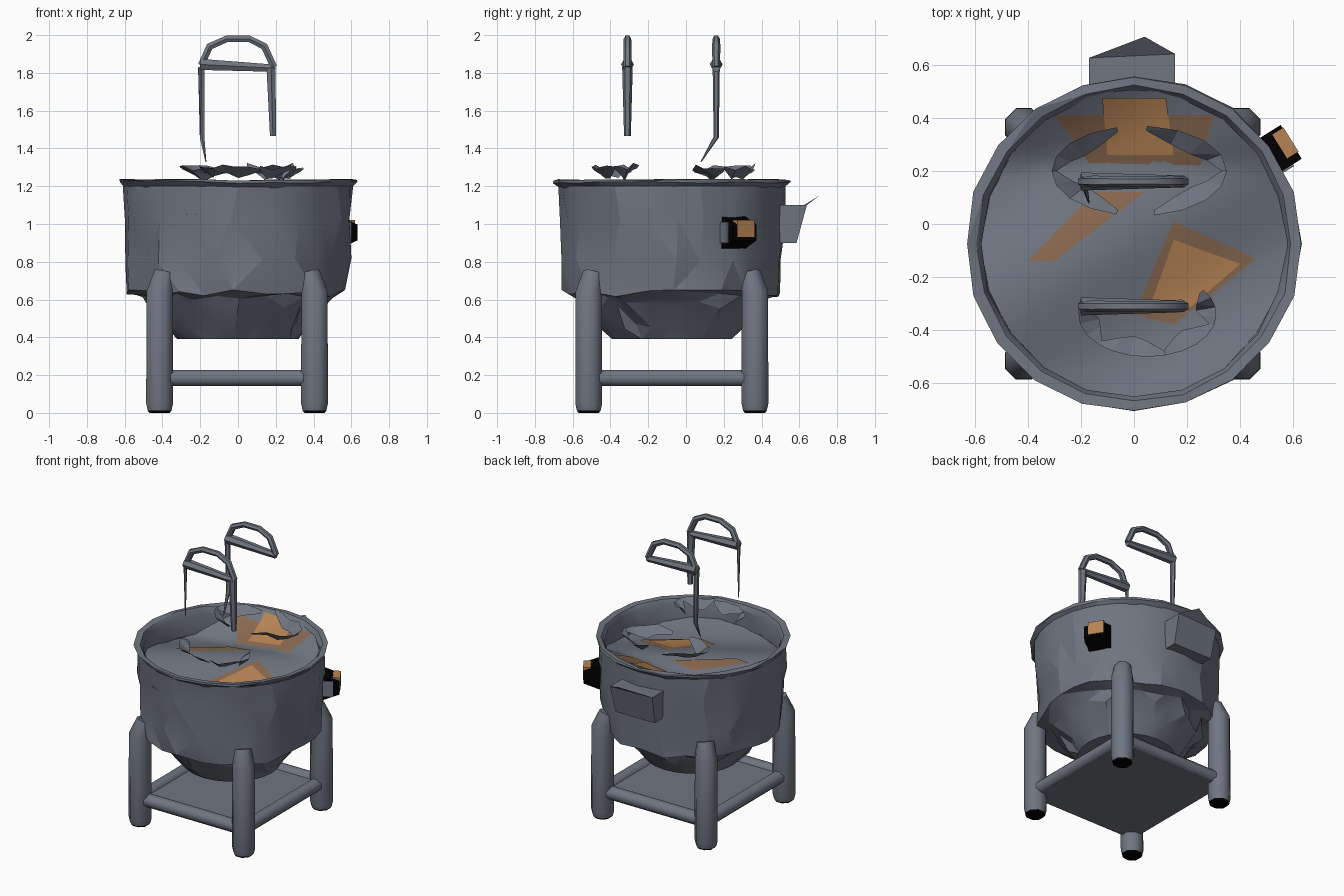
import bpy, bmesh, math, random
from mathutils import Vector, Matrix

random.seed(4)
cube = bpy.data.objects.get("Cube")
if cube:
    bpy.data.objects.remove(cube)


def material(name, r, g, b):
    m = bpy.data.materials.new(name)
    m.use_nodes = True
    m.diffuse_color = (r, g, b, 1)
    m.node_tree.nodes["Principled BSDF"].inputs["Base Color"].default_value = (r, g, b, 1)
    return m


STEEL = material("blue grey steel", 0.16, 0.18, 0.22)
ORANGE = material("copper orange", 0.47, 0.23, 0.09)
BROWN = material("dull brown", 0.25, 0.14, 0.08)
BLACK = material("black", 0, 0, 0)

CY = -0.075          # tank centre in y


def finish(name, bm, mat, smooth=35):
    me = bpy.data.meshes.new(name)
    bm.normal_update()
    bm.to_mesh(me)
    bm.free()
    ob = bpy.data.objects.new(name, me)
    bpy.context.collection.objects.link(ob)
    me.materials.append(mat)
    if smooth:
        bpy.ops.object.select_all(action='DESELECT')
        ob.select_set(True)
        bpy.context.view_layer.objects.active = ob
        bpy.ops.object.shade_smooth_by_angle(angle=math.radians(smooth))


def lathe(name, profile, sides, shape, smooth=35):
    """Rings of an (r, z) profile; shape(r, angle, z) gives each point."""
    bm = bmesh.new()
    rings = [[bm.verts.new(shape(r, 2 * math.pi * i / sides, z)) for i in range(sides)]
             for r, z in profile]
    for a, b in zip(rings, rings[1:]):
        for i in range(sides):
            j = (i + 1) % sides
            bm.faces.new((a[i], a[j], b[j], b[i]))
    bmesh.ops.remove_doubles(bm, verts=bm.verts, dist=0.0005)
    bmesh.ops.triangulate(bm, faces=bm.faces)
    finish(name, bm, STEEL, smooth)


def tube(name, points, radii, sides=6, mat=STEEL, smooth=50):
    """Straight-sided bar through points with a radius at each."""
    bm = bmesh.new()
    rings = []
    pts = [Vector(p) for p in points]
    for k, p in enumerate(pts):
        t = (pts[min(k + 1, len(pts) - 1)] - pts[max(k - 1, 0)]).normalized()
        u = t.cross(Vector((0, 1, 0) if abs(t.y) < 0.9 else (0, 0, 1))).normalized()
        w = t.cross(u)
        rings.append([bm.verts.new(p + radii[k] * (u * math.cos(a) + w * math.sin(a)))
                      for a in (2 * math.pi * (i + 0.5) / sides for i in range(sides))])
    for a, b in zip(rings, rings[1:]):
        for i in range(sides):
            j = (i + 1) % sides
            bm.faces.new((a[i], a[j], b[j], b[i]))
    bm.faces.new(rings[0][::-1])
    bm.faces.new(rings[-1])
    bmesh.ops.recalc_face_normals(bm, faces=bm.faces)
    finish(name, bm, mat, smooth)


def box(name, mat, size, centre, place=Matrix(), taper=1):
    """Box whose +x end is narrowed in z by taper."""
    bm = bmesh.new()
    bmesh.ops.create_cube(bm, size=1)
    for v in bm.verts:
        if v.co.x > 0:
            v.co.z *= taper
    bm.transform(place @ Matrix.Translation(centre) @ Matrix.Diagonal((*size, 1)))
    finish(name, bm, mat, smooth=0)


# Dented tank with an overhanging lower edge and a tapered bowl below
def dented(r, a, z):
    if 0.4 < z < 1.19 and r > 0.35:
        r += random.uniform(-0.028, 0.012)
        a += random.uniform(-0.07, 0.07)
        z += random.uniform(-0.02, 0.02)
    return (r * math.cos(a), CY + 0.985 * r * math.sin(a), z)


lathe("tank", [(0, 0.39), (0.32, 0.39), (0.385, 0.46), (0.47, 0.57), (0.51, 0.62), (0.59, 0.635),
               (0.597, 0.8), (0.607, 1.02), (0.61, 1.2)], 24, dented, smooth=18)


def uneven(r, a, z):
    r += random.uniform(-0.006, 0.004)
    return (r * math.cos(a), CY + r * math.sin(a), z + random.uniform(-0.006, 0.006))


lathe("tank_rim", [(0.6, 1.195), (0.63, 1.22), (0.632, 1.233), (0.595, 1.232),
                   (0.575, 1.2), (0.575, 1.06)], 20, uneven, smooth=25)


# Folded surface inside the tank, rising towards the back
def fold(x, y):
    d = 0.85 * y - 0.5 * x
    return 1.085 + 0.035 * math.cos(8 * d) + 0.6 * max(0, y - 0.22)


def inside(r, a, z):
    x, y = r * math.cos(a), CY + r * math.sin(a)
    return (x, y, fold(x, y))


lathe("tank_inside", [(0.58 * i / 10, 0) for i in range(11)], 40, inside)


# Coloured patches lying on the inside surface
def patch(name, mat, lift, a, b, c, d):
    a, b, c, d = (Vector(p) for p in (a, b, c, d))
    bm = bmesh.new()
    bmesh.ops.create_grid(bm, x_segments=10, y_segments=10, size=0.5)
    for v in bm.verts:
        s, t = v.co.x + 0.5, v.co.y + 0.5
        p = a.lerp(b, s).lerp(d.lerp(c, s), t)
        v.co = (p.x, p.y, fold(p.x, p.y) + lift)
    finish(name, bm, mat)


patch("back_patch_edge", BROWN, 0.005, (-0.17, 0.23), (0.25, 0.22), (0.3, 0.41), (-0.3, 0.41))
patch("back_patch", ORANGE, 0.009, (-0.1, 0.26), (0.15, 0.26), (0.12, 0.475), (-0.12, 0.475))
patch("middle_patch", BROWN, 0.005, (-0.4, -0.14), (-0.3, -0.14), (0.04, 0.12), (-0.15, 0.12))
patch("front_patch_edge", BROWN, 0.005, (0, -0.34), (0.15, -0.38), (0.46, -0.13), (0.15, 0.01))
patch("front_patch", ORANGE, 0.009, (0.06, -0.31), (0.18, -0.34), (0.4, -0.15), (0.15, -0.06))

# Four legs with black foot soles, leaning into the tank at the top
for sx, side in ((-1, "right"), (1, "left")):
    for y, end in ((-0.515, "front"), (0.365, "back")):
        x = 0.41 * sx - 0.005
        inward = Vector((-sx, 1 if y < 0 else -1, 0)) * 0.025
        top = Vector((x, y, 0.74)) + inward
        tube(end + "_" + side + "_leg", [(x, y, 0.012), (x, y, 0.05), (x, y, 0.64), top],
             [0.068, 0.077, 0.075, 0.058], 8)
        tube(end + "_" + side + "_foot", [(x, y, 0), (x, y, 0.012)], [0.058, 0.068], 8, BLACK, 0)

# Shelf plate and its four rails
box("shelf", STEEL, (0.84, 0.9, 0.06), (-0.005, CY, 0.172))
for s, y_name, x_name in ((-1, "front", "right"), (1, "back", "left")):
    y, x = CY + 0.44 * s, 0.41 * s - 0.005
    tube(y_name + "_shelf_rail", [(-0.41, y, 0.185), (0.4, y, 0.185)], [0.046] * 2, 8)
    tube(x_name + "_shelf_rail", [(x, CY - 0.44, 0.185), (x, CY + 0.44, 0.185)], [0.046] * 2, 8)

# Wedge-shaped housing at the back, with a thin pointed top edge
bm = bmesh.new()
outline = ((-0.17, 0.49), (0.155, 0.49), (0.155, 0.64), (-0.17, 0.625))
lower = [bm.verts.new((x * 0.95, min(y, 0.585), 0.9)) for x, y in outline]
upper = [bm.verts.new((x, y, 1.1)) for x, y in outline]
bm.faces.new(lower[::-1])
bm.faces.new(upper)
for i in range(4):
    j = (i + 1) % 4
    bm.faces.new((lower[i], lower[j], upper[j], upper[i]))
bm.faces.new((upper[2], upper[3], bm.verts.new((0.04, 0.705, 1.15))))
finish("back_housing", bm, STEEL, smooth=0)

# Tapered control box on the left side, with a raised orange panel and a steel mount
place = Matrix.Translation((0.545, 0.28, 0.955)) @ Matrix.Rotation(math.radians(32), 4, 'Z')
box("control_box", BLACK, (0.11, 0.15, 0.17), (0, 0, 0), place, 0.5)
box("control_panel", ORANGE, (0.05, 0.108, 0.09), (0.034, 0.008, 0.02), place)
box("control_mount", STEEL, (0.07, 0.02, 0.11), (-0.02, -0.073, 0), place)


# Basket handles: arched grip and cross bar
def handle(name, y):
    grip = [(-0.195, 1.84), (-0.15, 1.94), (-0.06, 1.98), (0.06, 1.98), (0.14, 1.94), (0.19, 1.83)]
    tube(name + "_grip", [(x, y, z) for x, z in grip], [0.02, 0.022, 0.02, 0.02, 0.022, 0.02])
    tube(name + "_bar", [(-0.2, y, 1.845), (0.19, y, 1.825)], [0.034, 0.022])


handle("front_handle", -0.31)
handle("back_handle", 0.16)
tube("front_upright", [(0.175, -0.31, 1.83), (0.185, -0.31, 1.465)], [0.028, 0.018])
tube("front_wire", [(-0.2, -0.31, 1.83), (-0.2, -0.31, 1.47)], [0.012, 0.003])
tube("back_upright", [(-0.195, 0.16, 1.83), (-0.19, 0.16, 1.46), (-0.17, 0.08, 1.33)],
     [0.019, 0.014, 0.003])


# Torn basket edges: tapered strips following an oval
def shard(name, cx, cy, rx, ry, start, sweep, width):
    bm = bmesh.new()
    pairs = []
    for i in range(5):
        t = i / 4
        a = math.radians(start + sweep * t)
        w = width * math.sin(math.pi * (0.08 + 0.84 * t))
        z = 1.305 + random.uniform(-0.025, 0.02)
        pairs.append([bm.verts.new((cx + (rx - k * w) * math.cos(a), cy + (ry - k * w) * math.sin(a),
                                    z - 0.8 * k * w)) for k in (0, 1)])
    for (a, b), (c, d) in zip(pairs, pairs[1:]):
        bm.faces.new((a, c, d))
        bm.faces.new((a, d, b))
    finish(name, bm, STEEL, smooth=0)


for start, sweep in ((105, 75), (180, 75), (280, 80), (0, 85)):
    shard("back_basket_edge", 0.02, 0.2, 0.33, 0.17, start, sweep, 0.075)
for start, sweep in ((160, 65), (225, 60), (285, 60), (345, 50)):
    shard("front_basket_edge", 0.05, -0.34, 0.26, 0.16, start, sweep, 0.075)
